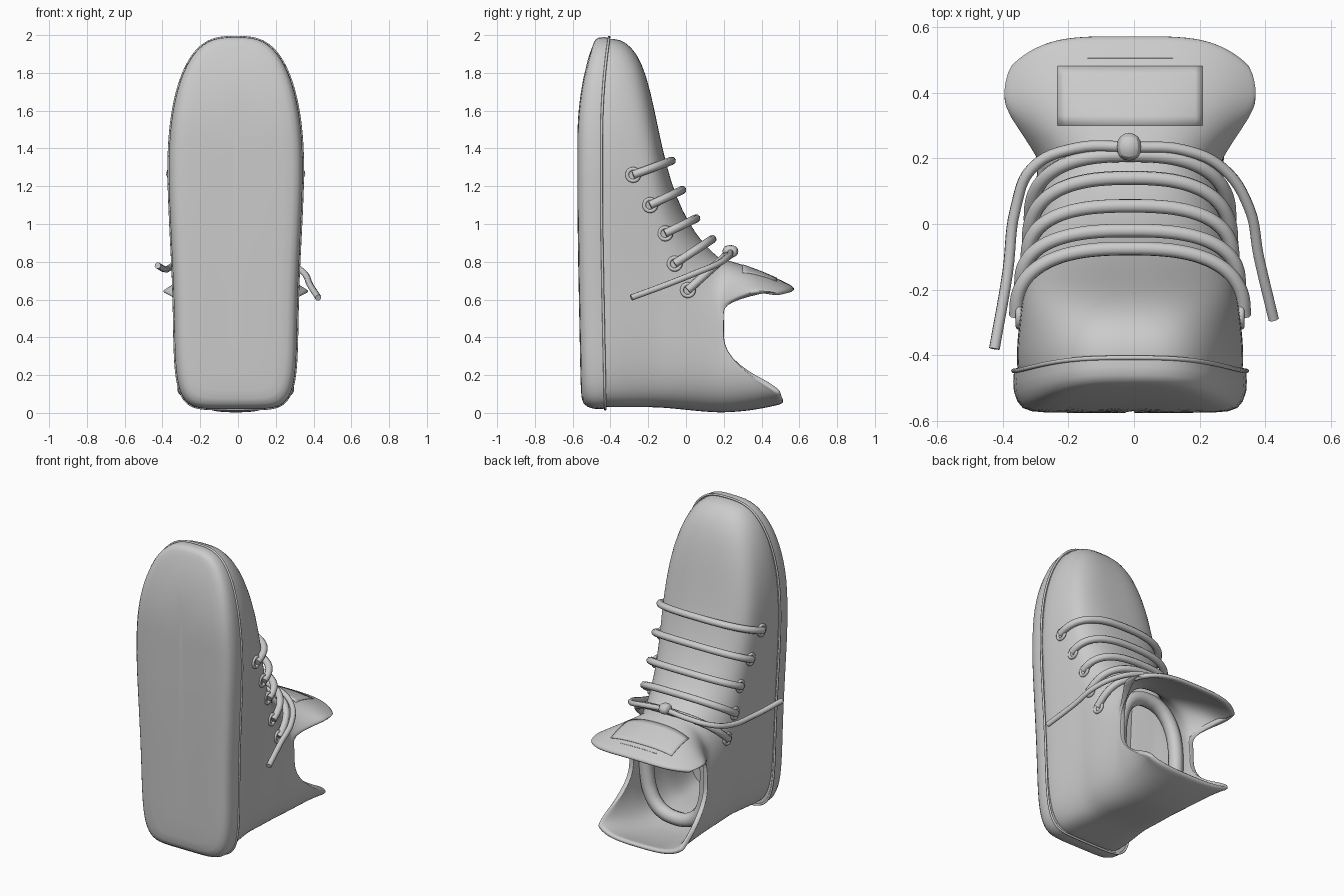
import bpy, bmesh, math
from mathutils import Vector

cube = bpy.data.objects.get("Cube")
if cube:
    bpy.data.objects.remove(cube, do_unlink=True)

grey = bpy.data.materials.new("plain grey")
grey.use_nodes = True
colour = (0.6, 0.6, 0.6, 1)
grey.diffuse_color = colour
grey.node_tree.nodes["Principled BSDF"].inputs["Base Color"].default_value = colour

SIDES = 80
CX = -0.012


def smooth(t):
    t = max(0.0, min(1.0, t))
    return t * t * (3 - 2 * t)


def power(v, n):
    return math.copysign(abs(v) ** (2 / n), v)


def ring(y, z0, z1, w, n_top, n_bot):
    """Rounded outline in the x-z plane, squarer where n is larger, with a narrow waist."""
    zc, h = (z0 + z1) / 2, (z1 - z0) / 2
    pts = []
    for i in range(SIDES):
        a = 2 * math.pi * (i + 0.5) / SIDES
        n = n_top if math.sin(a) > 0 else n_bot
        z = zc + h * power(math.sin(a), n)
        waist = 1 + .05 * math.cos((z - 1.5) * 3)
        pts.append(Vector((CX + w * waist * power(math.cos(a), n), y, z)))
    return pts


def finish(ob):
    ob.data.materials.clear()
    ob.data.materials.append(grey)
    bpy.ops.object.select_all(action='DESELECT')
    ob.select_set(True)
    bpy.context.view_layer.objects.active = ob
    bpy.ops.object.shade_smooth_by_angle(angle=math.radians(50))
    return ob


def loft(name, rings, closed=True, cap=False):
    bm = bmesh.new()
    rows = [[bm.verts.new(p) for p in r] for r in rings]
    for a, b in zip(rows, rows[1:]):
        n = len(a)
        for i in range(n if closed else n - 1):
            j = (i + 1) % n
            bm.faces.new((a[i], b[i], b[j], a[j]))
    if cap:
        bm.faces.new(rows[0])
        bm.faces.new(rows[-1][::-1])
        bmesh.ops.recalc_face_normals(bm, faces=bm.faces)
    me = bpy.data.meshes.new(name)
    bm.to_mesh(me)
    bm.free()
    ob = bpy.data.objects.new(name, me)
    bpy.context.collection.objects.link(ob)
    return finish(ob)


def tube(name, pts, radius, cyclic=False):
    cu = bpy.data.curves.new(name, 'CURVE')
    cu.dimensions = '3D'
    cu.bevel_depth, cu.bevel_resolution = radius, 2
    cu.use_fill_caps = True
    cu.resolution_u = 6
    sp = cu.splines.new('BEZIER')
    sp.bezier_points.add(len(pts) - 1)
    sp.use_cyclic_u = cyclic
    for bp, p in zip(sp.bezier_points, pts):
        bp.co = p
        bp.handle_left_type = bp.handle_right_type = 'AUTO'
    ob = bpy.data.objects.new(name, cu)
    bpy.context.collection.objects.link(ob)
    bpy.ops.object.select_all(action='DESELECT')
    ob.select_set(True)
    bpy.context.view_layer.objects.active = ob
    bpy.ops.object.convert(target='MESH')
    return finish(bpy.context.object)


# Upper: rings from the sole to the ankle (y, top z, half width, top roundness)
profile = [(-.47, 1.98, .335, 3), (-.38, 1.985, .335, 3), (-.32, 1.965, .33, 2.9),
           (-.26, 1.905, .325, 2.9), (-.21, 1.79, .32, 2.8), (-.17, 1.62, .315, 2.8),
           (-.13, 1.42, .312, 2.7), (-.08, 1.22, .312, 2.6), (-.02, 1.07, .31, 2.5),
           (.05, .95, .305, 2.4), (.11, .88, .3, 2.4), (.17, .82, .298, 2.4)]
rings = [ring(y, .03 - .028 * smooth((y + .2) / .4), z1, w, n, 5 - 2 * smooth((y + .45) / .6))
         for y, z1, w, n in profile]

# Collar: the same rings flow out into a tongue above and a heel tab below
base = rings[-1]
STEPS = 10
for k in range(1, STEPS + 1):
    s = k / STEPS
    row = []
    for p in base:
        up, down = smooth((p.z - .56) / .1), smooth((.36 - p.z) / .2)
        x = CX + (p.x - CX) * (1 + .58 * up * math.sin(s * 2) ** 1.3 + .16 * s * down)
        y = p.y + s * (.03 + .38 * up + .32 * down)
        y -= s * (.07 * up + .04 * down) * (abs(x - CX) / .34) ** 4
        z = p.z + up * (s * .6 + s * s * .4) * (.63 + .15 * (p.z - .6) - p.z)
        z += down * s * s * (.05 + .3 * p.z - p.z)
        row.append(Vector((x, y, z)))
    rings.append(row)
upper = loft("upper", rings)
sol = upper.modifiers.new("thickness", 'SOLIDIFY')
sol.thickness, sol.offset = .03, -1
sub = upper.modifiers.new("rounding", 'SUBSURF')
sub.levels = sub.render_levels = 1
bpy.context.view_layer.update()
shape = upper.evaluated_get(bpy.context.evaluated_depsgraph_get())


# Sole: outline inset step by step and rounded over, lifting at the toe
def sole_ring(y, inset, lift):
    pts = ring(y, .02 + inset, 1.99 - inset, .345 - inset, 3, 6)
    for q in pts:
        q.y += lift * max(0, (q.z - 1.45) / .54) ** 2 + .02 * max(0, 1 - q.z)
    return pts


loft("sole", [sole_ring(*r) for r in
              [(-.45, .03, .04), (-.45, .002, .04), (-.48, 0, .045), (-.51, .002, .05),
               (-.54, .012, .065), (-.56, .028, .08), (-.57, .055, .09), (-.574, .1, .09),
               (-.575, .2, .09), (-.575, .33, .09)]], cap=True)
tube("welt", sole_ring(-.447, .001, .04), .007, cyclic=True)

# Insole and padded lining inside the ankle
loft("insole", [ring(y, .06, 1.9, .31, 3, 5) for y in (-.46, -.4)], cap=True)
tube("ankle_padding", ring(.11, .09, .76, .23, 2.3, 2.5)[::4], .045, cyclic=True)


def side_x(side, y, z):
    hit, loc, _, _ = shape.ray_cast(Vector((side, y, z)), Vector((-side, 0, 0)))
    return loc.x if hit else side * .33


# Laces and eyelets: (eyelet y, z) then (crest y, z)
rows = [(-.28, 1.26, -.085, 1.335), (-.19, 1.1, -.03, 1.18), (-.11, .95, .045, 1.03),
        (-.06, .79, .13, .92), (.01, .65, .2, .83)]
for i, (ye, ze, yc, zc) in enumerate(rows):
    reach = {s: abs(side_x(s, ye, ze) - CX) for s in (1, -1)}
    pts = []
    for k in range(-8, 9):
        a = k / 8 * math.pi / 2
        side, crest = power(math.sin(a), 2.6), power(abs(math.cos(a)), 2.6)
        wide = reach[1 if k > 0 else -1] + .012
        pts.append((CX + wide * side, ye + (yc - ye + .01) * crest, ze + (zc - ze) * crest))
    tube(f"lace_{i + 1}", pts, .022)
    for s, word in ((1, "left"), (-1, "right")):
        bpy.ops.mesh.primitive_torus_add(major_radius=.032, minor_radius=.01, major_segments=20,
                                         minor_segments=8, rotation=(0, math.pi / 2, 0),
                                         location=(CX + s * (reach[s] + .004), ye, ze))
        eyelet = bpy.context.object
        eyelet.name = f"{word}_eyelet_{i + 1}"
        finish(eyelet)

# Loose lace ends and the knot
tube("left_lace_end", [(0, .235, .85), (.15, .225, .83), (.27, .17, .79), (.35, .05, .74),
                       (.38, -.1, .68), (.425, -.29, .61)], .017)
tube("right_lace_end", [(0, .235, .85), (-.18, .23, .83), (-.31, .17, .8), (-.36, .05, .77),
                        (-.385, -.15, .76), (-.425, -.38, .78)], .017)
bpy.ops.mesh.primitive_cube_add(size=1, location=(-.015, .235, .855))
knot = bpy.context.object
knot.name = "knot"
knot.scale = (.09, .1, .08)
mod = knot.modifiers.new("rounding", 'SUBSURF')
mod.levels = mod.render_levels = 2
finish(knot)


# Tongue patch: thin plate laid on top of the tongue
def on_tongue(x, y, gap):
    hit, loc, _, _ = shape.ray_cast(Vector((x, y, 1.5)), Vector((0, 0, -1)))
    return Vector((x, y, (loc.z if hit else .7) + gap))


patch = loft("tongue_patch", [[on_tongue(CX + .22 * i / 10, .3 + .18 * j / 6, .001)
                               for i in range(-10, 11)] for j in range(7)][::-1], closed=False)
edge = patch.modifiers.new("thickness", 'SOLIDIFY')
edge.thickness, edge.offset = .004, 0
tube("tongue_stitch", [on_tongue(CX + .13 * i / 5, .505, 0) for i in range(-5, 6)], .002)
